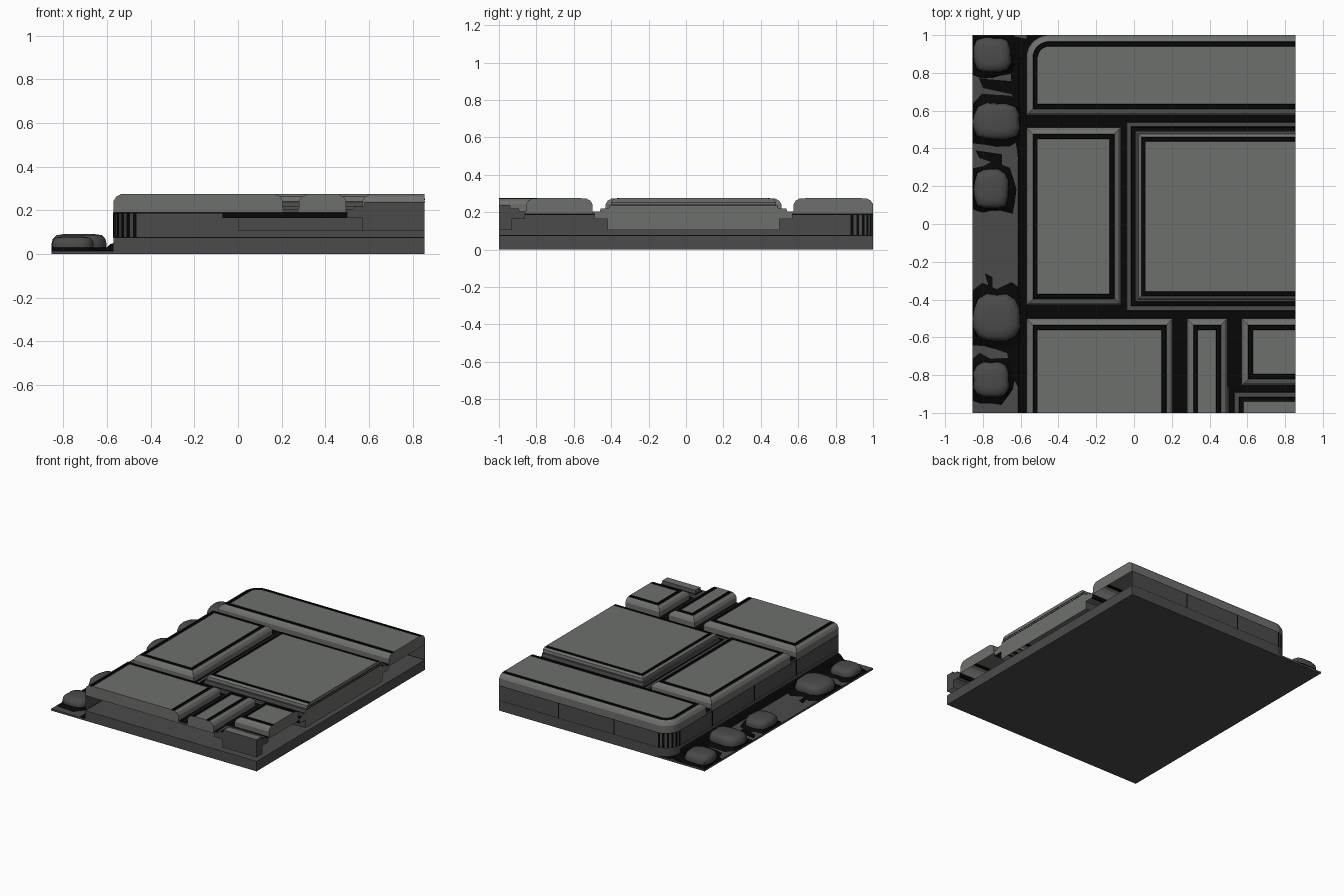
import bpy, bmesh, math, random

random.seed(4)
cube = bpy.data.objects.get("Cube")
if cube:
    bpy.data.objects.remove(cube, do_unlink=True)

L, R, F, B = -0.57, 0.855, -1.0, 1.0   # limits of the paved platform
CORNER = 0.12


def material(name, r, g, b):
    m = bpy.data.materials.new(name)
    m.use_nodes = True
    m.diffuse_color = (r, g, b, 1)
    m.node_tree.nodes["Principled BSDF"].inputs["Base Color"].default_value = (r, g, b, 1)
    return m


MATS = [material("pale_stone", 0.155, 0.163, 0.15),
        material("dark_stone", 0.07, 0.07, 0.07),
        material("black_joint", 0.002, 0.002, 0.002)]
PALE, DARK, BLACK = range(3)


def finish(name, bm, smooth=None):
    mesh = bpy.data.meshes.new(name)
    bm.to_mesh(mesh)
    bm.free()
    for m in MATS:
        mesh.materials.append(m)
    ob = bpy.data.objects.new(name, mesh)
    bpy.context.collection.objects.link(ob)
    if smooth:
        bpy.ops.object.select_all(action='DESELECT')
        ob.select_set(True)
        bpy.context.view_layer.objects.active = ob
        bpy.ops.object.shade_smooth_by_angle(angle=math.radians(smooth))
    return ob


def outline(x0, x1, y0, y1, r):
    """Counter-clockwise rectangle, optionally rounded at its back right."""
    pts = [(x0, y0), (x1, y0), (x1, y1)]
    if not r:
        return pts + [(x0, y1)]
    for i in range(13):
        a = math.pi / 2 * (1 + i / 12)
        pts.append((x0 + r + r * math.cos(a), y1 - r + r * math.sin(a)))
    return pts


def loft(name, rings, cap=None, bottom=None, cut=None, is_cut=False, smooth=None):
    """Skin between stacked rings (points, z, material); cut ends get their own material."""
    bm = bmesh.new()
    loops = [[bm.verts.new((x, y, z)) for x, y in pts] for pts, z, _ in rings]
    for k in range(1, len(loops)):
        a, b = loops[k - 1], loops[k]
        for i in range(len(a)):
            j = (i + 1) % len(a)
            quad = (a[i], a[j], b[j], b[i])
            on_cut = is_cut and (all(abs(v.co.x - R) < 1e-5 for v in quad)
                                 or all(abs(v.co.y - F) < 1e-5 for v in quad))
            if not on_cut:
                bm.faces.new(quad).material_index = rings[k][2]
            elif cut is not None and rings[k][1] > rings[k - 1][1]:
                bm.faces.new(quad).material_index = cut
    if cap is not None:
        bm.faces.new(loops[-1]).material_index = cap
    if bottom is not None:
        bm.faces.new(loops[0][::-1]).material_index = bottom
    return finish(name, bm, smooth)


def slab(name, x0, x1, y0, y1, profile, cap=PALE, r=0, cut=PALE):
    """Slab with a stepped profile, cut straight at the platform's front and left."""
    rings = []
    for d, z, mat in profile:
        pts = outline(x0 + d, x1 if x1 == R else x1 - d,
                      y0 if y0 == F else y0 + d, y1 - d, max(r - d, 0.02) if r else 0)
        rings.append((pts, z, mat))
    return loft(name, rings, cap, cut=cut, is_cut=True)


def box(name, x0, x1, y0, y1, z0, z1, mat, top):
    pts = outline(x0, x1, y0, y1, 0)
    return loft(name, [(pts, z0, mat), (pts, z1, mat)], top, mat)


# Foundation and brick wall
edge = outline(L, R, F, B, CORNER)
loft("foundation", [(edge, 0, DARK), (edge, 0.075, DARK)], DARK, DARK)
wall = slab("brick_wall", L, R, F, B, [(0, 0.075, DARK), (0, 0.078, BLACK), (0, 0.186, DARK),
                                       (0, 0.19, BLACK)], None, CORNER, None)
for p in wall.data.polygons:
    # dark upright joints around the rounded corner
    if p.center.x < L + CORNER and p.center.y > B - CORNER and p.center.z < 0.18:
        angle = math.degrees(math.atan2(p.normal.y, -p.normal.x))
        if int(angle // 7.5) % 2 == 0:
            p.material_index = BLACK
for i, x in enumerate((-0.1, 0.36)):
    box(f"back_joint_{i}", x - 0.004, x + 0.004, B, B + 0.001, 0.075, 0.19, BLACK, BLACK)
for i, y in enumerate((-0.5, 0.0, 0.5)):
    box(f"side_joint_{i}", L - 0.002, L, y - 0.004, y + 0.004, 0.075, 0.19, BLACK, BLACK)

# Raised paving slabs: rounded rim, black groove, flat top
RIM = [(0, 0.19, PALE), (0, 0.243, PALE), (0.012, 0.262, PALE), (0.034, 0.274, PALE),
       (0.037, 0.268, BLACK), (0.058, 0.268, BLACK), (0.06, 0.275, BLACK)]
slab("back_slab", L, R, 0.575, B, RIM, r=CORNER)
slab("side_slab", L, -0.07, -0.43, 0.51, RIM)
slab("front_slab", L, 0.205, F, -0.5, RIM)
slab("narrow_slab", 0.28, 0.495, F, -0.5, RIM)
slab("small_slab", 0.57, R, -0.855, -0.5, RIM)

# Framed slabs with stepped surrounds and deep sides
FRAME = [(0, 0.165, DARK), (0, 0.205, BLACK), (0.03, 0.205, BLACK), (0.033, 0.22, DARK),
         (0.055, 0.22, DARK), (0.058, 0.212, BLACK), (0.075, 0.212, BLACK),
         (0.08, 0.238, DARK)]
TOP = [(0.09, 0.24, DARK), (0.093, 0.262, PALE), (0.11, 0.274, PALE),
       (0.112, 0.268, BLACK), (0.13, 0.268, BLACK), (0.132, 0.275, BLACK)]
SIDES = [(0.07, 0.105, DARK), (0.07, 0.165, DARK)]
slab("centre_slab", -0.07, R, -0.49, 0.57, FRAME + TOP)
slab("centre_slab_sides", -0.07, R, -0.49, 0.57, SIDES, None)
slab("corner_slab", 0.5, R, F, -0.86, FRAME, cut=DARK)
slab("corner_slab_sides", 0.5, R, F, -0.86, SIDES, None, cut=DARK)
for i, z in enumerate((0.235, 0.248)):
    box(f"centre_slab_seam_{i}", R, R + 0.001, -0.4, 0.48, z, z + 0.005, BLACK, BLACK)

# Joints between slabs
joints = [(L, -0.07, 0.51, 0.575), (-0.07, R, 0.57, 0.575), (L, -0.07, -0.5, -0.43),
          (-0.07, R, -0.5, -0.49), (0.205, 0.28, F, -0.5), (0.495, 0.57, -0.86, -0.5),
          (0.57, R, -0.86, -0.855)]
for i, j in enumerate(joints):
    box(f"slab_joint_{i}", *j, 0.19, 0.205, DARK, BLACK)

# Ground strip beside the wall, running under the rounded corner
W = -R
box("ground_strip", W, L, F, B, 0, 0.014, DARK, DARK)
box("corner_ground", L, L + CORNER, B - CORNER, B, 0, 0.014, DARK, BLACK)
slope = [(L, 0.05), (L - 0.015, 0.045), (L - 0.045, 0.015), (L, 0.015)]
bm = bmesh.new()
ends = [[bm.verts.new((x, y, z)) for x, z in slope] for y in (F, B - CORNER)]
for i in range(4):
    j = (i + 1) % 4
    bm.faces.new((ends[0][i], ends[0][j], ends[1][j], ends[1][i]))
bm.faces.new(ends[0][::-1])
bm.faces.new(ends[1])
bmesh.ops.recalc_face_normals(bm, faces=bm.faces)
for f in bm.faces:
    f.material_index = BLACK
finish("wall_foot", bm)


# Boulders, each bedded in a dark mound
def boulder(i, cx, cy, sx, sy, height):
    n = 16
    jitter = [random.uniform(0.95, 1.03) for _ in range(n)]

    def ring(scale, ragged=0):
        pts = []
        for k in range(n):
            c, s = math.cos(math.tau * k / n), math.sin(math.tau * k / n)
            q = scale * jitter[k] / (abs(c) ** 3.5 + abs(s) ** 3.5) ** (1 / 3.5)
            q *= 1 + random.uniform(0, ragged)
            pts.append((min(max(cx + sx * q * c, W), L), min(max(cy + sy * q * s, F), B)))
        return pts

    loft(f"boulder_mound_{i}", [(ring(1.12, 0.35), 0.014, BLACK), (ring(1.03), 0.03, BLACK)],
         BLACK)
    loft(f"boulder_{i}", [(ring(0.97), 0.01, DARK), (ring(1), 0.045, DARK),
                          (ring(0.95), height * 0.75, DARK), (ring(0.82), height * 0.93, DARK),
                          (ring(0.5), height, DARK)], DARK, smooth=50)


for i, b in enumerate([(-0.75, 0.895, 0.1, 0.095, 0.09), (-0.727, 0.545, 0.125, 0.097, 0.092),
                       (-0.756, 0.185, 0.092, 0.105, 0.085), (-0.727, -0.495, 0.125, 0.125, 0.092),
                       (-0.757, -0.825, 0.095, 0.095, 0.08)]):
    boulder(i, *b)

# Dark wedges of soil
for i, (x0, x1, y0, y1) in enumerate([(-0.82, L, 0.67, 0.77), (-0.66, L, 0.05, 1),
                                      (-0.84, -0.7, 0.31, 0.39), (-0.79, -0.75, -0.4, -0.26),
                                      (-0.68, L, -0.95, -0.6), (-0.76, L, -0.72, -0.6)]):
    tip = [(x0, y1), (x0 + 0.02, (y0 + y1) / 2), (x1, y0), (x1, y1 - 0.02)]
    loft(f"soil_wedge_{i}", [(tip, 0.014, BLACK), (tip, 0.019, BLACK)], BLACK)
